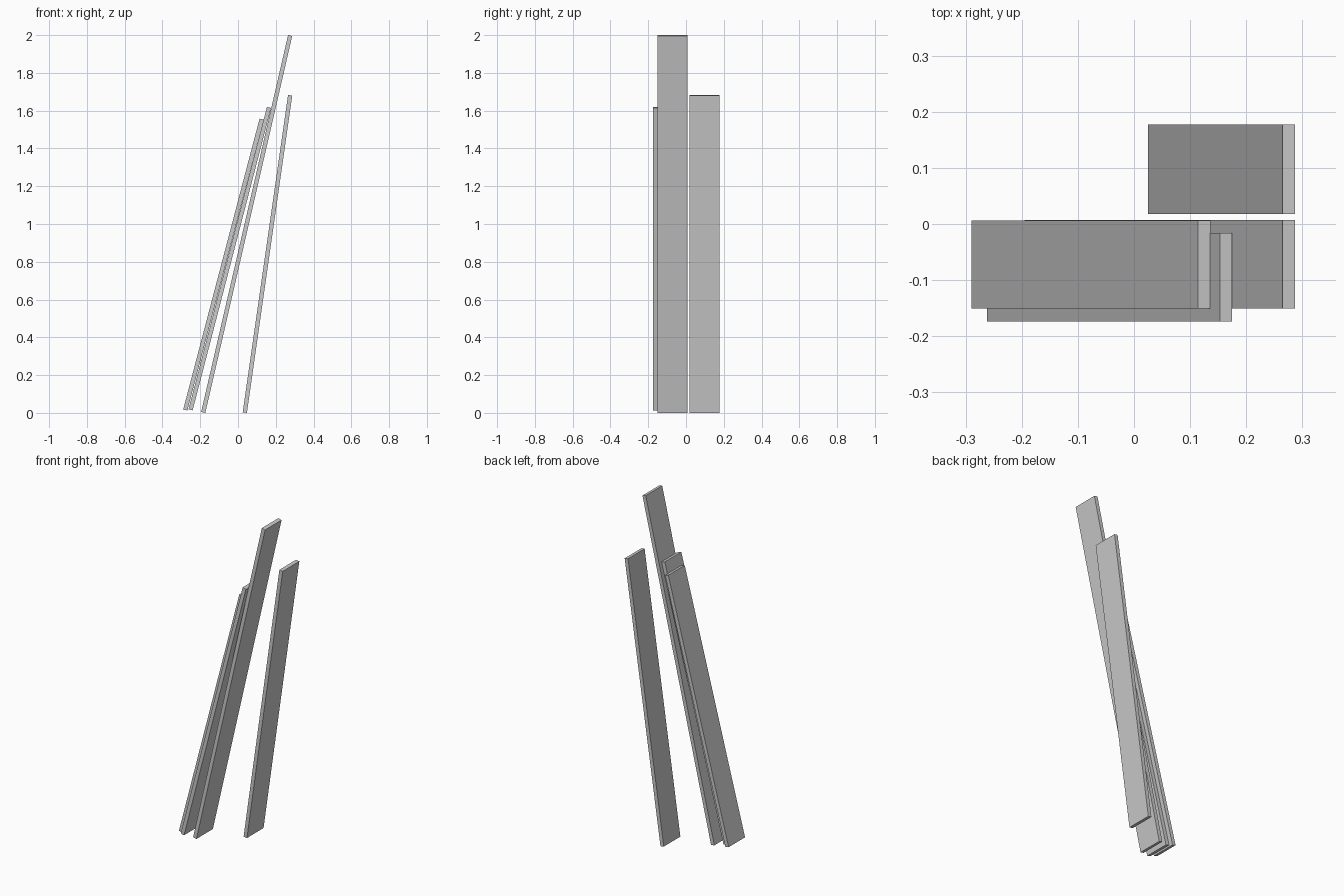
import bpy
from math import atan2, hypot, sin, cos

if "Cube" in bpy.data.objects:
    bpy.data.objects.remove(bpy.data.objects["Cube"])

THICK = 0.0225


def plank(name, x, y, z):
    """Leaning board that exactly fills the given x, y and z ranges."""
    w, h = x[1] - x[0], z[1] - z[0]
    a = atan2(w, h)
    for _ in range(8):
        run, rise = w - THICK * cos(a), h - THICK * sin(a)
        a = atan2(run, rise)
    bpy.ops.mesh.primitive_cube_add(
        size=1,
        location=(sum(x) / 2, sum(y) / 2, sum(z) / 2),
        rotation=(0, a, 0),
    )
    ob = bpy.context.object
    ob.name = ob.data.name = name
    ob.scale = (THICK, y[1] - y[0], hypot(run, rise))
    return ob


# Separate board, standing steeper at the back
plank("back_plank", (0.025, 0.287), (0.018, 0.177), (0.0, 1.683))
# Tallest board
plank("tall_plank", (-0.195, 0.287), (-0.151, 0.007), (0.0, 2.0))
# Two shorter boards resting on the tall one
plank("middle_plank", (-0.262, 0.175), (-0.174, -0.016), (0.013, 1.62))
plank("outer_plank", (-0.29, 0.136), (-0.151, 0.006), (0.013, 1.558))
